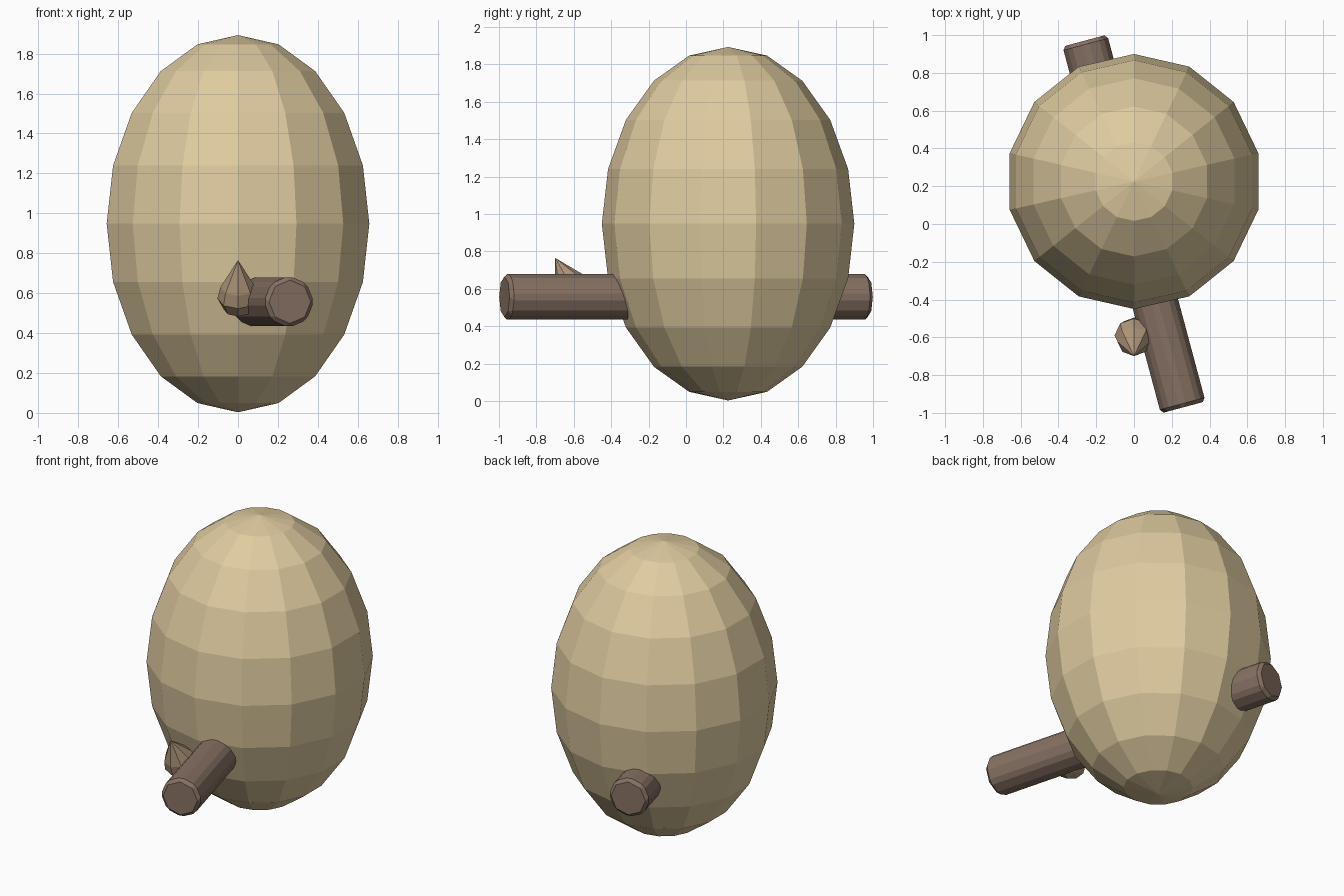
import bpy, bmesh
from math import sin, cos, pi, radians
from mathutils import Matrix

if "Cube" in bpy.data.objects:
    bpy.data.objects.remove(bpy.data.objects["Cube"])


def material(name, rgb):
    m = bpy.data.materials.new(name)
    m.diffuse_color = (*rgb, 1)
    m.use_nodes = True
    m.node_tree.nodes["Principled BSDF"].inputs["Base Color"].default_value = m.diffuse_color
    return m


def lathe(name, profile, sides, mat, matrix, phase=pi / 2):
    """Revolve (radius, height) points; profile starts and ends on the axis."""
    bm = bmesh.new()
    rings = []
    for r, z in profile:
        n = sides if r > 1e-6 else 1
        rings.append([bm.verts.new((r * cos(phase + 2 * pi * i / sides),
                                    r * sin(phase + 2 * pi * i / sides), z)) for i in range(n)])
    for a, b in zip(rings, rings[1:]):
        for i in range(sides):
            j = (i + 1) % sides
            quad = [a[i % len(a)], a[j % len(a)], b[j % len(b)], b[i % len(b)]]
            bm.faces.new(list(dict.fromkeys(quad)))
    bmesh.ops.recalc_face_normals(bm, faces=bm.faces)
    me = bpy.data.meshes.new(name)
    bm.to_mesh(me)
    ob = bpy.data.objects.new(name, me)
    bpy.context.collection.objects.link(ob)
    me.materials.append(mat)
    ob.matrix_world = matrix
    return ob


straw = material("straw", (0.74, 0.60, 0.35))
bark = material("bark", (0.24, 0.165, 0.125))
bud_col = material("bud", (0.42, 0.30, 0.19))

# Egg-shaped body: 14 segments, 10 rings
body = [(0.675 * sin(pi * k / 10), -0.945 * cos(pi * k / 10)) for k in range(11)]
lathe("body", body, 14, straw, Matrix.Translation((0, 0.225, 0.948)))

# Perch log running through the body, with bevelled edges
bm = bmesh.new()
bmesh.ops.create_cone(bm, cap_ends=True, segments=8, radius1=0.13, radius2=0.13, depth=2.01)
bmesh.ops.bevel(bm, geom=bm.edges[:], offset=0.02, segments=1, affect='EDGES', profile=0.5)
me = bpy.data.meshes.new("perch")
bm.to_mesh(me)
me.materials.append(bark)
perch = bpy.data.objects.new("perch", me)
bpy.context.collection.objects.link(perch)
perch.matrix_world = (Matrix.Translation((0, 0, 0.557)) @ Matrix.Rotation(radians(15), 4, 'Z')
                      @ Matrix.Rotation(radians(90), 4, 'X'))

# Teardrop bud leaning forward beside the perch
drop = [(0, -0.105), (0.072, -0.078), (0.103, -0.015), (0.088, 0.05), (0, 0.206)]
lathe("bud", drop, 8, bud_col,
      Matrix.Translation((0, -0.597, 0.587)) @ Matrix.Rotation(radians(30), 4, 'X'))
